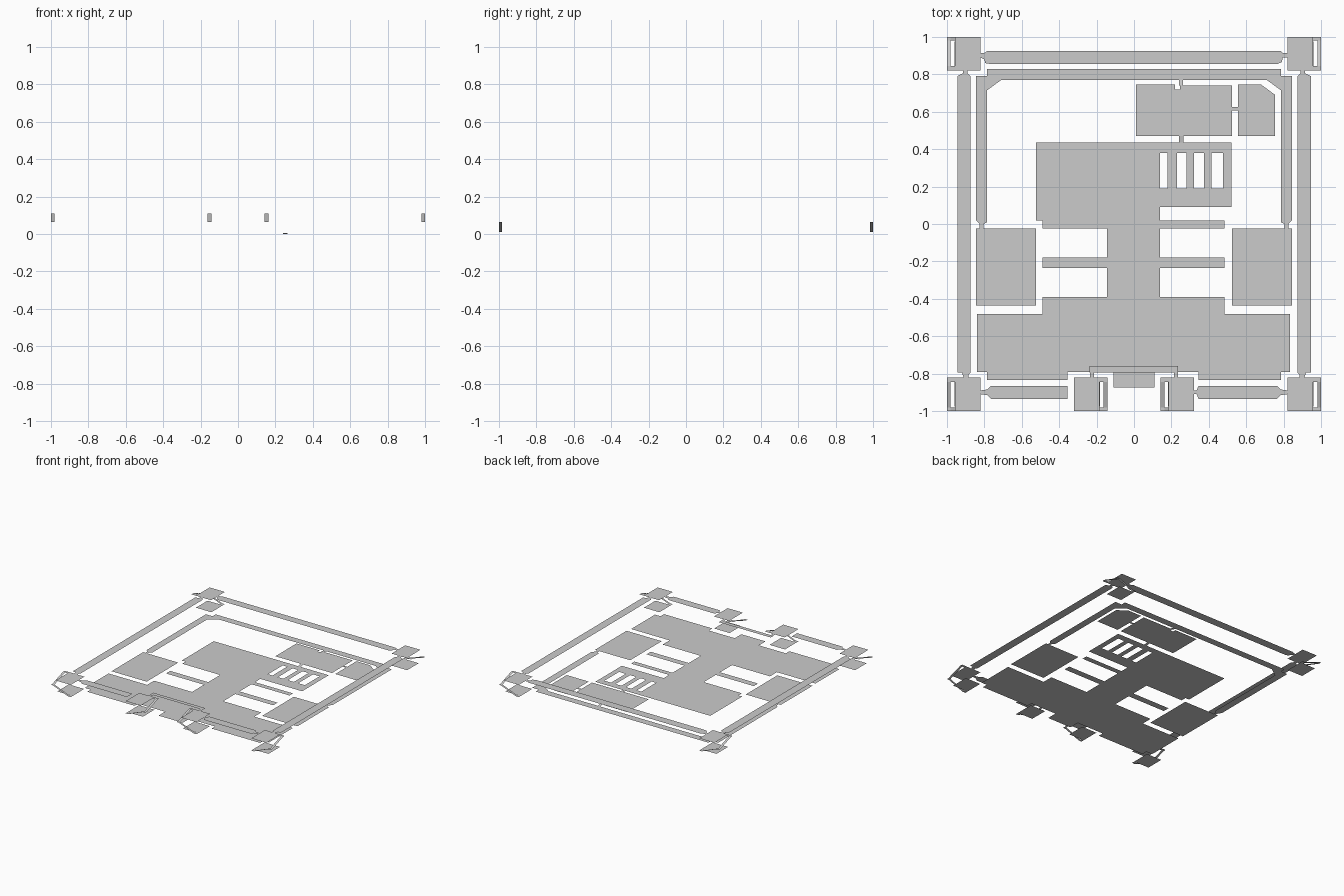
import bpy

GROUND, ROOM, TOWER, LANDING, TOP = 0.0, 0.006, 0.01, 0.063, 0.11


def surface(name, polys):
    """Build one object from flat polygons given as lists of 3D points, facing up."""
    verts, faces = [], []
    for p in polys:
        area = sum(a[0] * b[1] - b[0] * a[1] for a, b in zip(p, p[1:] + p[:1]))
        p = p if area > 0 else p[::-1]
        faces.append(range(len(verts), len(verts) + len(p)))
        verts += p
    me = bpy.data.meshes.new(name)
    me.from_pydata(verts, [], [list(f) for f in faces])
    me.update()
    ob = bpy.data.objects.new(name, me)
    bpy.context.collection.objects.link(ob)
    return ob


def flat(pts, z):
    return [(x, y, z) for x, y in pts]


def rect(x0, x1, y0, y1, z=GROUND):
    return flat([(x0, y0), (x1, y0), (x1, y1), (x0, y1)], z)


def flip(poly):
    return [(-x, y, z) for x, y, z in poly]


# main hall: back part pierced by four slots
slots = [(0.14, 0.18), (0.23, 0.28), (0.32, 0.375), (0.415, 0.475)]
hall = [rect(-0.525, 0.14, 0.02, 0.435), rect(0.14, 0.52, 0.38, 0.435),
        rect(0.14, 0.52, 0.09, 0.19)]
edges = [s[1] for s in slots], [s[0] for s in slots[1:]] + [0.52]
hall += [rect(a, b, 0.19, 0.38) for a, b in zip(*edges)]
surface("hall_floor", hall)

# central corridor with side arms
corridor = [rect(-0.145, 0.14, -0.39, 0.02)]
for y0, y1 in [(-0.025, 0.02), (-0.235, -0.18)]:
    corridor += [rect(-0.49, -0.145, y0, y1), rect(0.14, 0.485, y0, y1)]
surface("corridor_floor", corridor)

# front courtyard and gate passage
surface("courtyard_floor", [
    rect(-0.49, 0.485, -0.48, -0.39), rect(-0.84, 0.835, -0.79, -0.48),
    rect(-0.785, -0.355, -0.835, -0.79), rect(0.345, 0.785, -0.835, -0.79),
    rect(-0.11, 0.11, -0.875, -0.79)])

# side yards
yard = rect(-0.845, -0.525, -0.435, -0.025)
surface("side_yards", [yard, flip(yard), rect(0.815, 0.84, -0.045, -0.025)])

# inner path around the back, chamfered at the inside corners
side = flat([(-0.785, 0.01), (-0.785, 0.715), (-0.71, 0.77), (-0.785, 0.77),
             (-0.785, 0.79), (-0.845, 0.79), (-0.845, 0.02), (-0.825, 0.0),
             (-0.825, -0.03), (-0.805, -0.03), (-0.805, 0.0)], GROUND)
surface("inner_path", [side, flip(side), rect(-0.785, 0.785, 0.77, 0.83)])

# back rooms with their doorways
surface("back_rooms", [
    flat([(0.01, 0.47), (0.525, 0.47), (0.525, 0.74), (0.245, 0.74), (0.245, 0.72),
          (0.22, 0.72), (0.22, 0.745), (0.01, 0.745)], ROOM),
    flat([(0.555, 0.47), (0.755, 0.47), (0.755, 0.69), (0.68, 0.745),
          (0.555, 0.745)], ROOM),
    rect(0.525, 0.555, 0.607, 0.625, ROOM)])
surface("room_doorways", [
    [(0.24, 0.435, GROUND), (0.265, 0.435, GROUND), (0.265, 0.47, ROOM), (0.24, 0.47, ROOM)],
    [(0.24, 0.74, ROOM), (0.262, 0.74, ROOM), (0.262, 0.77, GROUND), (0.24, 0.77, GROUND)]])


# towers: lower floor, two stair flights, upper floor
def tower(name, x, y, sx, sy):
    """x, y is the stair corner; sx, sy point from it into the tower."""
    def put(pts):
        return [(x + sx * u, y + sy * v, z) for u, v, z in pts]
    surface(name + "_lower_floor", [put(rect(0.04, 0.18, 0.025, 0.175, TOWER)),
                                    put(rect(0.155, 0.18, 0, 0.025, TOWER))])
    surface(name + "_stairs", [
        put([(0.02, 0, LANDING), (0.155, 0, TOWER), (0.155, 0.018, TOWER), (0.02, 0.018, LANDING)]),
        put(rect(0, 0.02, 0, 0.018, LANDING)),
        put([(0, 0.018, LANDING), (0.02, 0.018, LANDING), (0.02, 0.155, TOP), (0, 0.155, TOP)])])
    surface(name + "_upper_floor", [put(rect(0.042, 0.18, 0, 0.178, TOP)),
                                    put(rect(0, 0.042, 0.155, 0.178, TOP))])


for label, x, y, sx, sy in [
        ("back_left_tower", -1, 1, 1, -1), ("back_right_tower", 1, 1, -1, -1),
        ("front_left_tower", -1, -1, 1, 1), ("front_right_tower", 1, -1, -1, 1),
        ("gate_left_tower", -0.142, -1, -1, 1), ("gate_right_tower", 0.142, -1, 1, 1)]:
    tower(label, x, y, sx, sy)

# wall walks, tapering to narrow necks at the towers
wall = flat([(-0.945, -0.795), (-0.92, -0.795), (-0.91, -0.825), (-0.885, -0.825),
             (-0.885, -0.805), (-0.875, -0.795), (-0.875, 0.79), (-0.89, 0.805),
             (-0.89, 0.825), (-0.915, 0.825), (-0.915, 0.805), (-0.945, 0.79)], TOP)
surface("left_wall_walk", [wall])
surface("right_wall_walk", [flip(wall)])
surface("back_wall_walk", [flat([
    (-0.765, 0.855), (0.765, 0.855), (0.79, 0.865), (0.795, 0.89), (0.82, 0.89), (0.82, 0.915),
    (0.795, 0.915), (0.785, 0.925), (-0.785, 0.925), (-0.8, 0.915), (-0.82, 0.915),
    (-0.82, 0.89), (-0.8, 0.88), (-0.795, 0.86)], TOP)])
neck = [(-0.765, -0.865), (-0.785, -0.885), (-0.82, -0.89), (-0.82, -0.91),
        (-0.785, -0.915), (-0.765, -0.935)]
surface("front_left_wall_walk", [flat(neck + [(-0.355, -0.935), (-0.355, -0.865)], TOP)])
right_end = [(0.345, -0.935), (0.335, -0.91), (0.32, -0.91), (0.32, -0.89),
             (0.335, -0.89), (0.345, -0.865)]
surface("front_right_wall_walk", [flat([(-a, b) for a, b in neck] + right_end, TOP)])

# gate bridge joining the gate towers
leg = rect(0.215, 0.235, -0.825, -0.795, TOP)
surface("gate_bridge", [rect(-0.238, 0.235, -0.795, -0.76, TOP), leg, flip(leg)])
